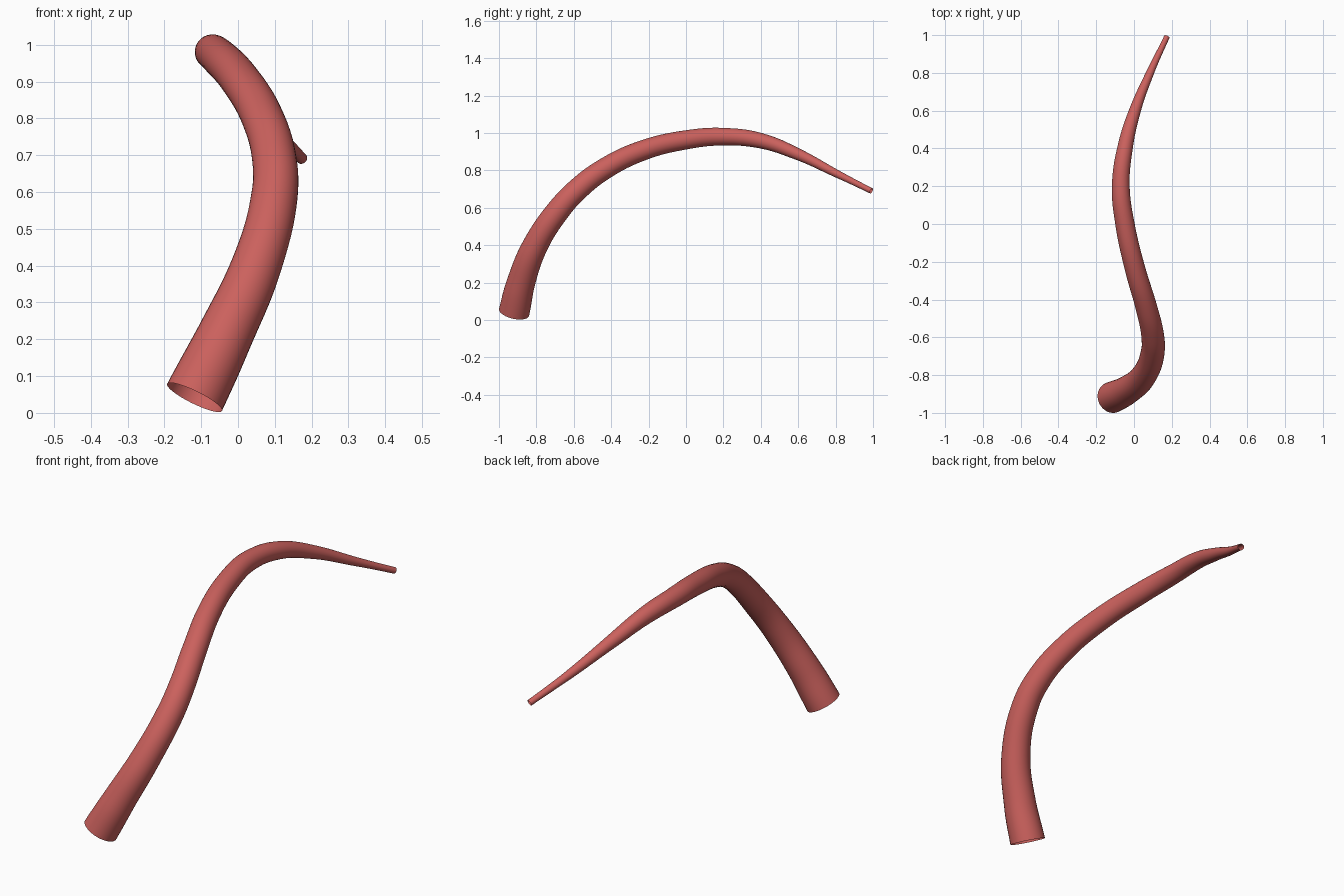
import bpy

if "Cube" in bpy.data.objects:
    bpy.data.objects.remove(bpy.data.objects["Cube"])

# Centreline points of the curved tube: x, y, z, radius
PATH = [
    (-0.118, -0.919, 0.042, 0.083),
    (-0.040, -0.882, 0.200, 0.076),
    (0.050, -0.805, 0.400, 0.068),
    (0.099, -0.680, 0.590, 0.063),
    (0.098, -0.585, 0.693, 0.060),
    (0.065, -0.440, 0.805, 0.057),
    (0.005, -0.235, 0.905, 0.054),
    (-0.048, 0.000, 0.963, 0.051),
    (-0.070, 0.200, 0.980, 0.047),
    (-0.048, 0.400, 0.958, 0.041),
    (0.005, 0.600, 0.885, 0.031),
    (0.085, 0.800, 0.785, 0.021),
    (0.174, 0.991, 0.690, 0.015),
]

# Tapered tube swept along a smooth curve, both ends open
curve = bpy.data.curves.new("horn_path", "CURVE")
curve.dimensions = "3D"
curve.resolution_u = 8
curve.bevel_depth = 1.0
curve.bevel_resolution = 14
curve.use_fill_caps = False
spline = curve.splines.new("BEZIER")
spline.bezier_points.add(len(PATH) - 1)
spline.radius_interpolation = "CARDINAL"
for point, (x, y, z, r) in zip(spline.bezier_points, PATH):
    point.co = (x, y, z)
    point.radius = r
    point.handle_left_type = point.handle_right_type = "AUTO"

tube = bpy.data.objects.new("curved_tube", curve)
bpy.context.collection.objects.link(tube)
bpy.context.view_layer.objects.active = tube
tube.select_set(True)
bpy.ops.object.convert(target="MESH")
tube = bpy.context.object

# Single muted red colour, smooth surface
red = bpy.data.materials.new("muted red")
red.diffuse_color = (0.60, 0.12, 0.11, 1.0)
red.use_nodes = True
red.node_tree.nodes["Principled BSDF"].inputs["Base Color"].default_value = red.diffuse_color
tube.data.materials.clear()
tube.data.materials.append(red)
bpy.ops.object.shade_smooth()
